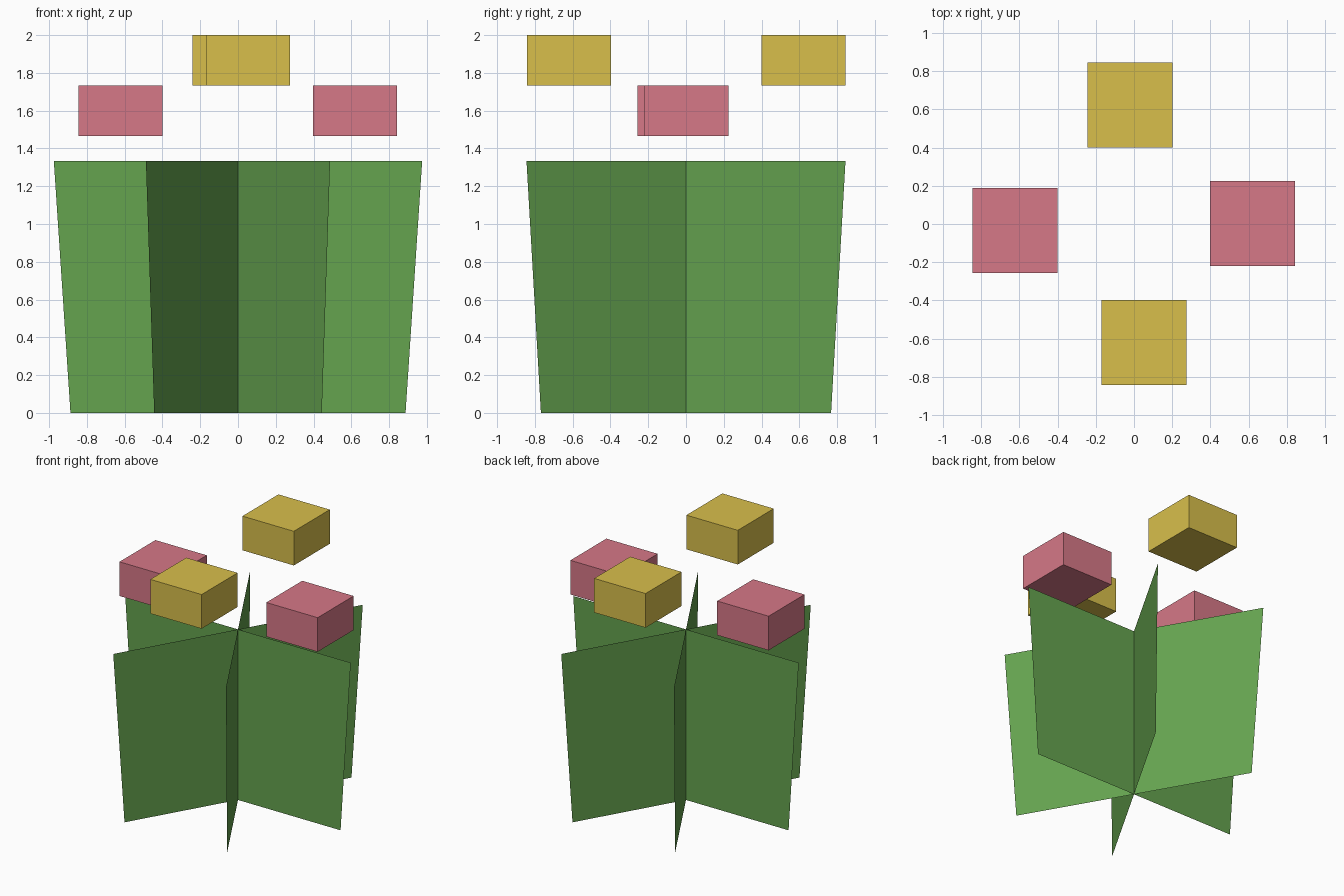
import bpy, bmesh, math
from mathutils import Matrix

if "Cube" in bpy.data.objects:
    bpy.data.objects.remove(bpy.data.objects["Cube"])


def srgb_material(name, rgb):
    lin = [((c / 255 + 0.055) / 1.055) ** 2.4 for c in rgb]
    mat = bpy.data.materials.new(name)
    mat.diffuse_color = (*lin, 1)
    mat.use_nodes = True
    mat.node_tree.nodes["Principled BSDF"].inputs["Base Color"].default_value = mat.diffuse_color
    return mat


green = srgb_material("leaf green", (101, 163, 79))
pink = srgb_material("blossom pink", (214, 120, 135))
yellow = srgb_material("blossom yellow", (216, 191, 75))


def add_object(name, bm, mat):
    mesh = bpy.data.meshes.new(name)
    bm.to_mesh(mesh)
    bm.free()
    mesh.materials.append(mat)
    obj = bpy.data.objects.new(name, mesh)
    bpy.context.collection.objects.link(obj)
    return obj


# Foliage: six flat blades fanned round the upright axis, flaring to the top
BOTTOM_R, TOP_R, LEAF_H = 0.887, 0.975, 1.333
bm = bmesh.new()
foot, head = bm.verts.new((0, 0, 0)), bm.verts.new((0, 0, LEAF_H))
for i in range(6):
    a = math.radians(60 * i)
    c, s = math.cos(a), math.sin(a)
    low = bm.verts.new((BOTTOM_R * c, BOTTOM_R * s, 0))
    high = bm.verts.new((TOP_R * c, TOP_R * s, LEAF_H))
    bm.faces.new((foot, low, high, head))
add_object("crossed_leaves", bm, green)


# Flower heads: four floating blocks, a low pink pair and a high yellow pair
def block(name, x, y, z, mat):
    bm = bmesh.new()
    bmesh.ops.create_cube(bm, size=1, matrix=Matrix.Translation((x, y, z))
                          @ Matrix.Diagonal((0.444, 0.444, 0.267, 1)))
    add_object(name, bm, mat)


block("pink_flower_left", -0.623, -0.035, 1.6, pink)
block("pink_flower_right", 0.62, 0.003, 1.6, pink)
block("yellow_flower_back", -0.02, 0.623, 1.867, yellow)
block("yellow_flower_front", 0.053, -0.62, 1.867, yellow)
